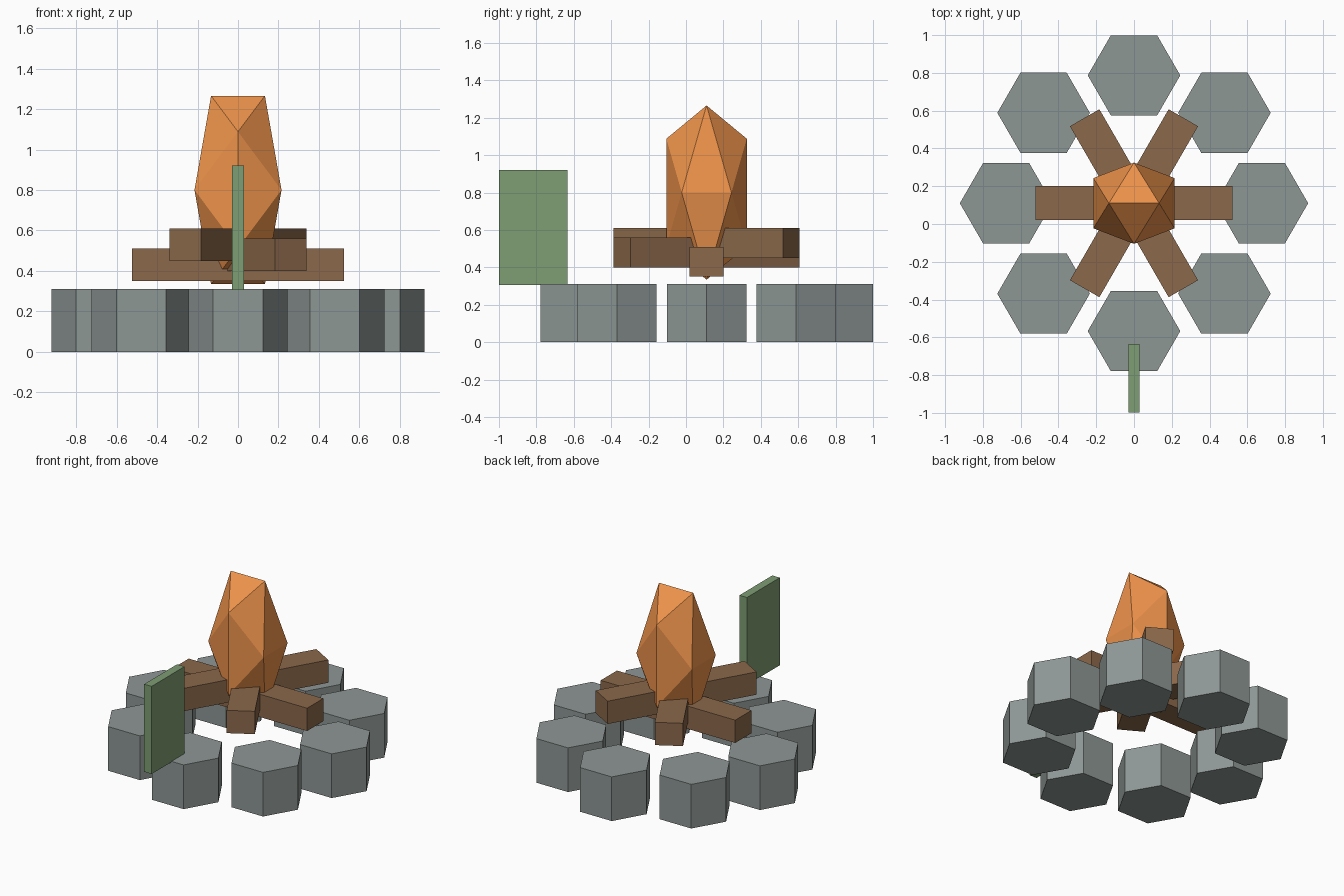
import bpy, bmesh
from math import sin, cos, pi, radians
from mathutils import Matrix, Vector

if "Cube" in bpy.data.objects:
    bpy.data.objects.remove(bpy.data.objects["Cube"])

CY = 0.11  # fire centre in y


def material(name, rgb):
    m = bpy.data.materials.new(name)
    m.diffuse_color = (*rgb, 1)
    m.use_nodes = True
    m.node_tree.nodes["Principled BSDF"].inputs["Base Color"].default_value = m.diffuse_color
    return m


def finish(name, bm, mat, loc, rot=0):
    bmesh.ops.recalc_face_normals(bm, faces=bm.faces)
    me = bpy.data.meshes.new(name)
    bm.to_mesh(me)
    bm.free()
    me.materials.append(mat)
    ob = bpy.data.objects.new(name, me)
    ob.location = loc
    ob.rotation_euler.z = rot
    bpy.context.collection.objects.link(ob)
    return ob


def box(name, size, loc, mat, rot=0):
    bm = bmesh.new()
    bmesh.ops.create_cube(bm, size=1, matrix=Matrix.Diagonal((*size, 1)))
    return finish(name, bm, mat, loc, rot)


def hex_prism(name, r, h, loc, mat):
    bm = bmesh.new()
    ring = [bm.verts.new((r * cos(i * pi / 3), r * sin(i * pi / 3), 0)) for i in range(6)]
    base = bm.faces.new(ring)
    top = bmesh.ops.extrude_face_region(bm, geom=[base], use_keep_orig=True)["geom"]
    bmesh.ops.translate(bm, vec=(0, 0, h),
                        verts=[v for v in top if isinstance(v, bmesh.types.BMVert)])
    return finish(name, bm, mat, loc)


stone = material("stone", (0.27, 0.31, 0.30))
wood = material("wood", (0.26, 0.14, 0.07))
fire = material("fire", (0.85, 0.29, 0.07))
green = material("green", (0.21, 0.34, 0.17))

# Ring of eight hexagonal stones, all facing the same way
for i in range(8):
    a = i * pi / 4
    hex_prism(f"stone_{i + 1}", 0.245, 0.31,
              (0.677 * cos(a), CY + 0.677 * sin(a), 0), stone)

# Three crossed logs at stepped heights
for i, (angle, z) in enumerate([(0, 0.43), (120, 0.48), (60, 0.53)]):
    box(f"log_{i + 1}", (1.045, 0.18, 0.16), (0, CY, z), wood, radians(angle))

# Flame: stretched icosahedron standing on an edge
a, b, stretch = 0.133, 0.215, 2.165
bm = bmesh.new()
for s in (-1, 1):
    for t in (-1, 1):
        for p in ((s * a, 0, t * b), (s * b, t * a, 0), (0, s * b, t * a)):
            bm.verts.new((p[0], p[1], p[2] * stretch))
bmesh.ops.convex_hull(bm, input=bm.verts)
finish("flame", bm, fire, (0, CY, 0.80))

# Upright green slab on the front stone
box("green_slab", (0.058, 0.365, 0.615), (0, -0.8165, 0.613), green)
